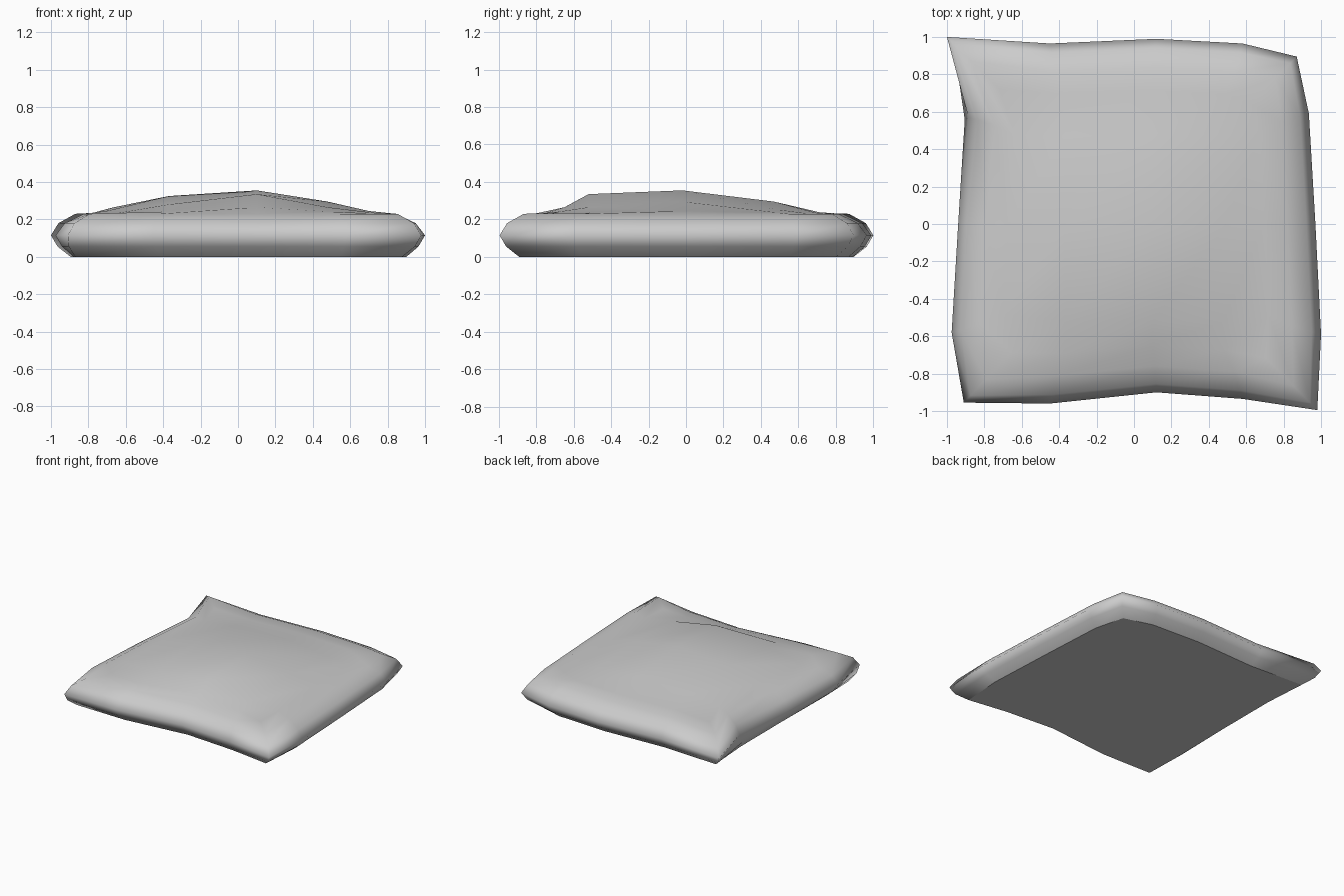
import bpy, bmesh

if "Cube" in bpy.data.objects:
    bpy.data.objects.remove(bpy.data.objects["Cube"])

# Cushion outline, counter-clockwise from the front left corner, four spans per side
outline = [(-.91, -.955), (-.45, -.96), (.12, -.90), (.58, -.935),
           (.98, -.995), (1, -.59), (.97, 0), (.935, .59),
           (.87, .895), (.58, .965), (.12, .99), (-.45, .965),
           (-1, 1), (-.885, .57), (-.94, 0), (-.975, -.58)]
N = len(outline)
bm = bmesh.new()


def ring(inset, heights, left=None, mid=1.0):
    """Outline pulled inwards, 'mid' times as far between corners; 'left' limits the left side."""
    verts = []
    for k, (x, y) in enumerate(outline):
        side, corner = k // 4, k % 4 == 0
        x *= 1 - inset * (1 if corner else mid if side % 2 else .6)
        y *= 1 - inset * (1 if corner else .6 if side % 2 else mid)
        if left and x < -.7:
            x = min(x, -left)
        verts.append(bm.verts.new((x, y, heights[k % len(heights)])))
    return verts


def bridge(a, b):
    for k in range(N):
        n = (k + 1) % N
        bm.faces.new((a[k], a[n], b[n], b[k]))


# Rounded border: (inset, height, left limit, mid factor), flat base over seam to rim
profile = [(.105, 0, .87, .95), (.035, .055, .905, 1), (0, .115, None, 1),
           (.04, .18, None, 1.25), (.13, .23, None, 1.2)]
rings = [ring(d, [z], left, mid) for d, z, left, mid in profile]
rings.append(ring(.28, [.232, .242, .265, .242, .232, .236, .245, .236,
                        .232, .235, .238, .238, .232, .242, .262, .245]))
for a, b in zip(rings, rings[1:]):
    bridge(a, b)

# Flat base
bm.faces.new(list(reversed(rings[0])))

# Puffed centre: 5 x 5 grid whose border is the innermost ring
r = rings[-1]
grid = {}
for k in range(4):
    grid[k, 0] = r[k]
    grid[4, k] = r[4 + k]
    grid[4 - k, 4] = r[8 + k]
    grid[0, 4 - k] = r[12 + k]
puff = [(.28, .335, .265), (.325, .355, .295), (.275, .295, .255)]
for j, y in enumerate((-.52, -.02, .47)):
    for i, x in enumerate((-.37, .1, .48)):
        grid[i + 1, j + 1] = bm.verts.new((x, y, puff[j][i]))
for j in range(4):
    for i in range(4):
        bm.faces.new((grid[i, j], grid[i + 1, j], grid[i + 1, j + 1], grid[i, j + 1]))

# Smooth everywhere, with a crisp base edge
bmesh.ops.recalc_face_normals(bm, faces=bm.faces)
for f in bm.faces:
    f.smooth = True
for k in range(N):
    bm.edges.get((rings[0][k], rings[0][(k + 1) % N])).smooth = False

mesh = bpy.data.meshes.new("cushion")
bm.to_mesh(mesh)
bm.free()
bpy.context.collection.objects.link(bpy.data.objects.new("cushion", mesh))
